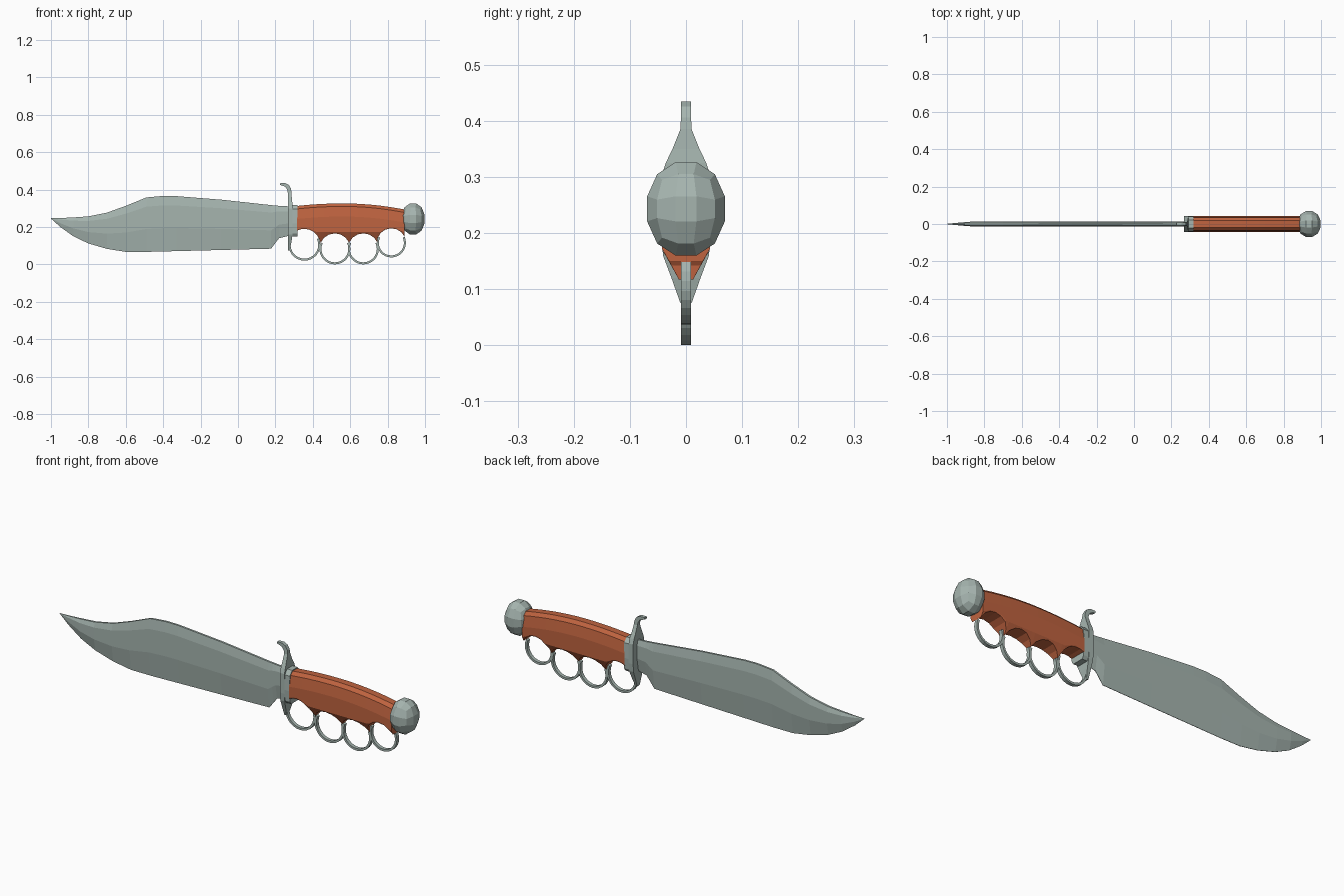
import bpy, bmesh, math
from mathutils import Vector

if "Cube" in bpy.data.objects:
    bpy.data.objects.remove(bpy.data.objects["Cube"])


def material(name, rgb):
    m = bpy.data.materials.new(name)
    m.diffuse_color = (*rgb, 1)
    m.use_nodes = True
    m.node_tree.nodes["Principled BSDF"].inputs["Base Color"].default_value = m.diffuse_color
    return m


STEEL = material("grey steel", (0.38, 0.46, 0.43))
GRIP = material("red brown grip", (0.52, 0.125, 0.05))


def finish(bm, name, mat):
    bmesh.ops.recalc_face_normals(bm, faces=bm.faces)
    me = bpy.data.meshes.new(name)
    bm.to_mesh(me)
    bm.free()
    me.materials.append(mat)
    ob = bpy.data.objects.new(name, me)
    bpy.context.collection.objects.link(ob)
    return ob


def loft(name, rings, mat):
    """Skin a list of equal-length point rings and cap both ends."""
    bm = bmesh.new()
    vs = [[bm.verts.new(p) for p in r] for r in rings]
    n = len(vs[0])
    for a, b in zip(vs, vs[1:]):
        for i in range(n):
            j = (i + 1) % n
            bm.faces.new((a[i], a[j], b[j], b[i]))
    bm.faces.new(vs[0])
    bm.faces.new(vs[-1])
    bmesh.ops.remove_doubles(bm, verts=bm.verts, dist=0.0002)
    return finish(bm, name, mat)


def mirrored(x, half):
    """Section at x from (half width, z) points, mirrored across y = 0."""
    return [(x, -w, z) for w, z in half] + [(x, w, z) for w, z in reversed(half)]


def slab(a, b, w):
    """Rectangular section between two xz points with half width w."""
    return [(a[0], -w, a[1]), (b[0], -w, b[1]), (b[0], w, b[1]), (a[0], w, a[1])]


# Blade: x, spine z, edge z, half thickness
stations = [(-1, .247, .245, .001), (-.95, .248, .2, .006), (-.88, .251, .15, .012),
            (-.8, .257, .112, .013), (-.7, .277, .083, .013), (-.6, .313, .067, .013),
            (-.49, .358, .067, .013), (-.4, .366, .069, .013), (-.33, .365, .071, .013),
            (-.09, .346, .077, .013), (.177, .317, .084, .013), (.2, .315, .115, .013),
            (.22, .313, .14, .013), (.28, .31, .155, .013)]
rings = []
for x, t, b, w in stations:
    h = t - b
    rings.append(mirrored(x, [(w * .4, t), (w, t - .17 * h), (w, b + .42 * h), (w * .08, b)]))
loft("blade", rings, STEEL)

# Guard plate sweeping up into the curled hook: left point, right point, half width
guard = [((.267, .075), (.277, .075), .010), ((.266, .12), (.286, .12), .026),
         ((.266, .16), (.291, .16), .041), ((.266, .2), (.291, .2), .044),
         ((.266, .3), (.291, .3), .044), ((.266, .325), (.291, .325), .036),
         ((.266, .35), (.288, .35), .024), ((.266, .385), (.286, .385), .010),
         ((.263, .4), (.283, .406), .009), ((.254, .414), (.272, .425), .009),
         ((.24, .42), (.254, .434), .009), ((.225, .425), (.226, .434), .009)]
loft("guard", [slab(*g) for g in guard], STEEL)

# Collar between guard and grip
collar = [(.022, .318), (.04, .295), (.043, .22), (.04, .165), (.03, .15)]
loft("collar", [mirrored(x, collar) for x in (.285, .319)], STEEL)

# Finger rings: centre x, centre z, outer radius, start and end of the grip scallop
finger = [(.355, .105, .085, 118, 20), (.518, .083, .083, 156, 24),
          (.670, .083, .083, 156, 24), (.820, .115, .078, 160, 25)]
for k, (cx, cz, r, _, _) in enumerate(finger):
    arc = []
    for i in range(19):
        a = math.radians(155 + 230 * i / 18)
        d = Vector((math.cos(a), math.sin(a)))
        c = Vector((cx, cz))
        arc.append(slab(c + d * (r - .011), c + d * r, .009))
    loft(f"finger_ring_{k + 1}", arc, STEEL)

# Grip: bottom follows the finger rings, narrowing toward each cusp
rings = []
for cx, cz, r, a0, a1 in finger:
    for i in range(7):
        a = math.radians(a0 + (a1 - a0) * i / 6)
        x, b = cx + r * math.cos(a), cz + r * math.sin(a)
        t = .326 - .30 * (x - .56) ** 2 * (1 if x > .56 else .75)
        w = .010 + .031 * max(0, min(1, (b - .112) / .058))
        side = max(b + .006, .172)
        rings.append(mirrored(x, [(.018, t), (.034, t - .016), (.043, t - .07),
                                  (.043, side), (w, b)]))
loft("grip", rings, GRIP)

# Pommel: faceted ball made from a cube with three segments per side
bm = bmesh.new()
bmesh.ops.create_cube(bm, size=2)
bmesh.ops.subdivide_edges(bm, edges=bm.edges[:], cuts=2, use_grid_fill=True)
for v in bm.verts:
    p = Vector([math.tan(c * math.pi / 4) for c in v.co]).normalized()
    v.co = (.936 + p.x * .066, p.y * .074, .243 + p.z * .089)
finish(bm, "pommel", STEEL)
